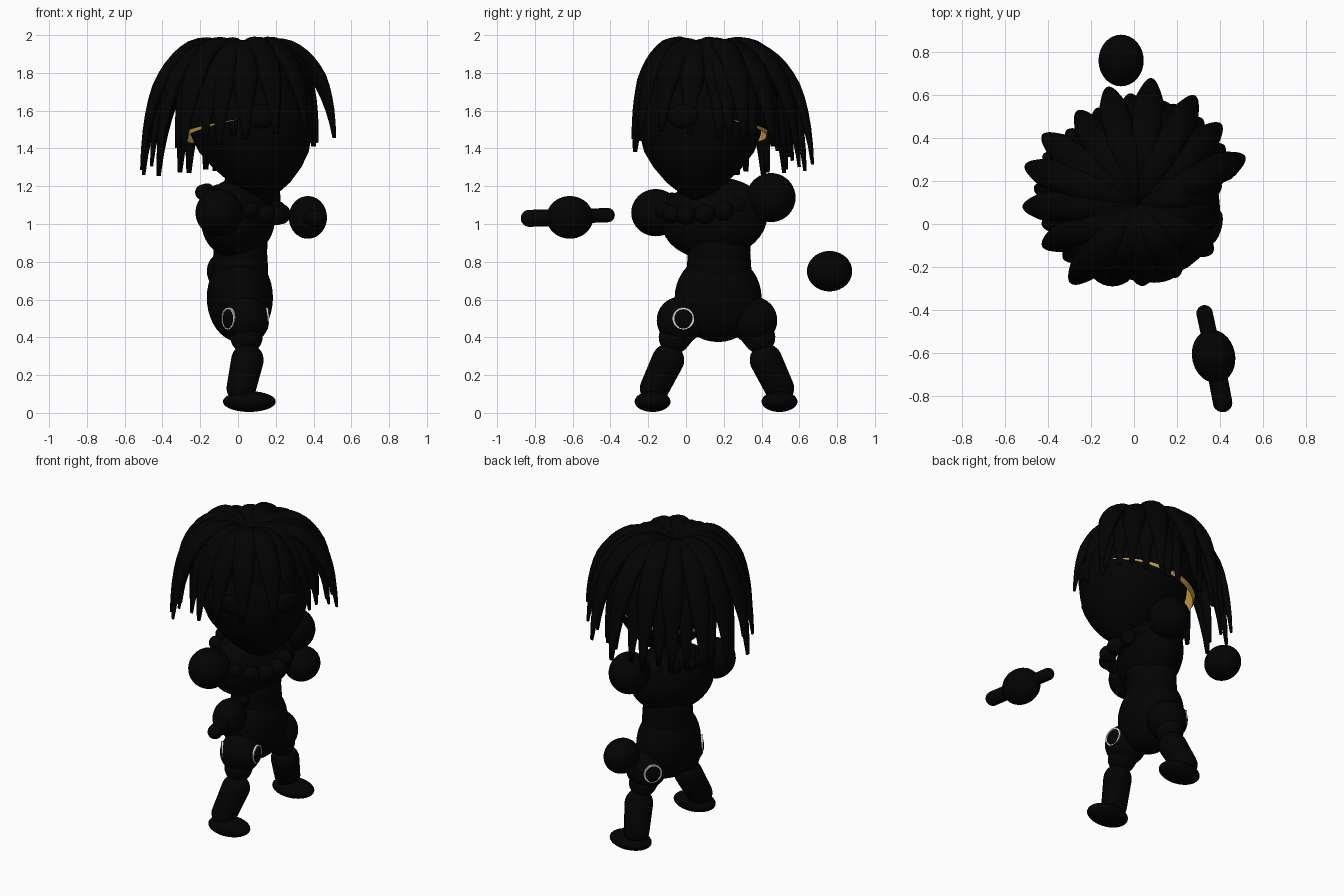
import bpy, bmesh, math
from mathutils import Vector, Matrix

cube = bpy.data.objects.get("Cube")
if cube:
    bpy.data.objects.remove(cube, do_unlink=True)


def make_material(name, color):
    mat = bpy.data.materials.new(name)
    mat.use_nodes = True
    mat.diffuse_color = (*color, 1)
    shader = next(n for n in mat.node_tree.nodes if n.type == 'BSDF_PRINCIPLED')
    shader.inputs["Base Color"].default_value = (*color, 1)
    return mat


black = make_material("black", (.0008, .0008, .0008))
gold = make_material("gold", (.58, .35, .05))
white = make_material("white", (1, 1, 1))


def finish(name, bm, mat=black, smooth=True):
    bmesh.ops.recalc_face_normals(bm, faces=bm.faces)
    mesh = bpy.data.meshes.new(name)
    bm.to_mesh(mesh)
    bm.free()
    mesh.materials.append(mat)
    if smooth:
        mesh.shade_smooth()
    obj = bpy.data.objects.new(name, mesh)
    bpy.context.collection.objects.link(obj)
    return obj


def ellipsoid(name, center, radii, rot=(0, 0, 0)):
    bm = bmesh.new()
    bmesh.ops.create_uvsphere(bm, u_segments=32, v_segments=20, radius=1)
    obj = finish(name, bm)
    obj.location, obj.scale = center, radii
    obj.rotation_euler = [math.radians(a) for a in rot]


def circle(n):
    return [(math.cos(math.tau * i / n), math.sin(math.tau * i / n)) for i in range(n)]


def loft(name, rings):
    # closed skin over a list of point rings
    bm = bmesh.new()
    loops = [[bm.verts.new(p) for p in ring] for ring in rings]
    n = len(loops[0])
    for low, high in zip(loops, loops[1:]):
        for i in range(n):
            bm.faces.new((low[i], low[(i + 1) % n], high[(i + 1) % n], high[i]))
    bm.faces.new(loops[0])
    bm.faces.new(loops[-1])
    finish(name, bm)


def capsule(name, start, end, r_start, r_end):
    # tapered rod with rounded ends
    start, end = Vector(start), Vector(end)
    axis = (end - start).normalized()
    u = axis.orthogonal().normalized()
    v = axis.cross(u)
    rings = []
    for center, r, first in ((start, r_start, -88), (end, r_end, 0)):
        for step in range(7):
            a = math.radians(first + step * 88 / 6)
            mid = center + axis * r * math.sin(a)
            rings.append([mid + (u * c + v * s) * r * math.cos(a) for c, s in circle(24)])
    loft(name, rings)


# Head: egg with a pointed chin pushed forward
profile = [(1.13, .02), (1.16, .08), (1.22, .16), (1.3, .235), (1.38, .29), (1.47, .32),
           (1.57, .33), (1.68, .305), (1.78, .25), (1.86, .16), (1.9, .04)]
loft("head", [[(.07 + .2 * max(0, 1.45 - z) + r * c, .075 - .08 * max(0, 1.45 - z) + r * s, z)
               for c, s in circle(32)] for z, r in profile])

# Eyes
for side, angle in (("right", -81), ("left", -17)):
    a = math.radians(angle)
    ellipsoid(side + "_eye", (.07 + .315 * math.cos(a), .075 + .315 * math.sin(a), 1.57),
              (.035, .085, .065), (0, 0, angle))


# Gold cap edging a black hair base, each cut by a tilted plane
def cap(name, radius, height, tilt, mat):
    bm = bmesh.new()
    bmesh.ops.create_uvsphere(bm, u_segments=48, v_segments=32, radius=radius,
                              matrix=Matrix.Translation((.04, .09, 1.55)))
    bmesh.ops.bisect_plane(bm, geom=bm.verts[:] + bm.edges[:] + bm.faces[:],
                           plane_co=(.04, .09, height), plane_no=(-.8 * tilt, .6 * tilt, 1),
                           clear_inner=True)
    finish(name, bm, mat)


cap("hair_cap", .348, 1.51, .25, gold)
cap("hair_base", .354, 1.522, .18, black)

# Hair: tapered locks from crown to tip
CROWN = Vector((.02, .09, 0))
UP = Vector((0, 0, 1))


def lock(name, x, y, z, width, rise):
    flat = Vector((x, y, 0)) - CROWN
    out, reach = flat.normalized(), flat.length
    ctrl = [CROWN + out * reach * k + UP * h
            for k, h in ((.03, 1.9), (.46, rise), (.92, 1.88), (1, z))]
    side = UP.cross(out)
    rings = []
    steps = 16
    for i in range(steps + 1):
        t = i / steps
        u = 1 - t
        p = ctrl[0] * u**3 + ctrl[1] * 3 * u * u * t + ctrl[2] * 3 * u * t * t + ctrl[3] * t**3
        d = (ctrl[1] - ctrl[0]) * u * u + (ctrl[2] - ctrl[1]) * 2 * u * t + (ctrl[3] - ctrl[2]) * t * t
        normal = d.normalized().cross(side)
        w = width * min(.4 + 1.6 * t, 1, .22 + 2.6 * u)
        rings.append([p + side * w * c + normal * w * .55 * s for c, s in circle(12)])
    loft(name, rings)


tips = [(.08, .67), (.19, .55), (.28, .59), (.4, .46), (.51, .31), (.4, .18), (.39, .02),
        (.36, -.13), (.2, -.24), (.04, -.28), (-.1, -.27), (-.29, -.27), (-.42, -.1),
        (-.51, .08), (-.5, .27), (-.42, .41), (-.26, .52), (-.12, .63)]
for i, (x, y) in enumerate(tips):
    facing = (x - CROWN.x) * .8 - (y - CROWN.y) * .6
    lock(f"hair_lock_{i}", x, y, 1.39 + .25 * facing, .068, 2.03 + .02 * (i % 3))
    # inner lock filling the gap to the next one
    nx, ny = tips[(i + 1) % len(tips)]
    mid = (Vector(((x + nx) / 2, (y + ny) / 2, 0)) - CROWN) * .91 + CROWN
    lock(f"hair_filler_{i}", mid.x, mid.y, 1.41 + .25 * facing, .068, 2.03)

# Torso, turned a little
ellipsoid("chest", (0, .15, 1.03), (.185, .29, .215), (7, 0, -18))
capsule("neck", (.02, .13, 1.1), (.05, .1, 1.25), .13, .11)
waist = [(.6, 1), (.75, 1), (.85, .96), (.98, 1)]
loft("waist", [[(.012 + .148 * k * c, .175 + .172 * k * s, z) for c, s in circle(32)]
               for z, k in waist])
ellipsoid("hips", (.01, .17, .61), (.175, .23, .235))
ellipsoid("right_shoulder", (-.1, -.16, 1.06), (.125, .13, .125))
ellipsoid("left_shoulder", (.1, .45, 1.14), (.125, .13, .13))

# Bead necklace, lower at the front
for i, (c, s) in enumerate(circle(14)):
    x, y = .205 * c, .225 * s
    ellipsoid(f"bead_{i}", (.02 + x, .1 + y, 1.11 - .28 * x + .12 * y),
              [.042 + .012 * max(0, c)] * 3)

# Floating hands, one gripping a handle
ellipsoid("right_hand", (.37, -.615, 1.035), (.1, .125, .113), (0, 0, 12))
ellipsoid("left_hand", (-.06, .76, .75), (.105, .12, .107))
capsule("handle_front", (.37, -.61, 1.035), (.412, -.83, 1.03), .045, .045)
capsule("handle_back", (.37, -.61, 1.04), (.328, -.415, 1.047), .038, .038)

# Legs and feet
THIGHS = {"right": -.03, "left": .358}
for side, way in (("right", -1), ("left", 1)):
    y = THIGHS[side]
    ellipsoid(side + "_thigh", (.04, y, .49), (.125, .125, .125))
    capsule(side + "_knee", (.04, y + .01 * way, .43), (.045, y + .03 * way, .4), .088, .085)
    capsule(side + "_shin", (.05, y + .065 * way, .28), (.017, y + .137 * way, .13), .086, .078)
    ellipsoid(side + "_foot", (.06, y + .142 * way - .005, .06), (.14, .095, .055))

# Thin white rings almost flush with the thighs
for i, (side, angle) in enumerate((("right", 8), ("right", 216), ("left", 145))):
    turn = (Matrix.Translation((.04, THIGHS[side], .5))
            @ Matrix.Rotation(math.radians(angle), 4, 'Z'))
    bm = bmesh.new()
    loops = [[bm.verts.new(turn @ Vector((d, r * c, r * s))) for c, s in circle(32)]
             for d, r in ((.09, .058), (.1165, .058), (.1165, .049), (.09, .049))]
    for j in range(4):
        one, two = loops[j], loops[(j + 1) % 4]
        for k in range(32):
            bm.faces.new((one[k], one[(k + 1) % 32], two[(k + 1) % 32], two[k]))
    finish(f"thigh_ring_{i}", bm, white, smooth=False)
